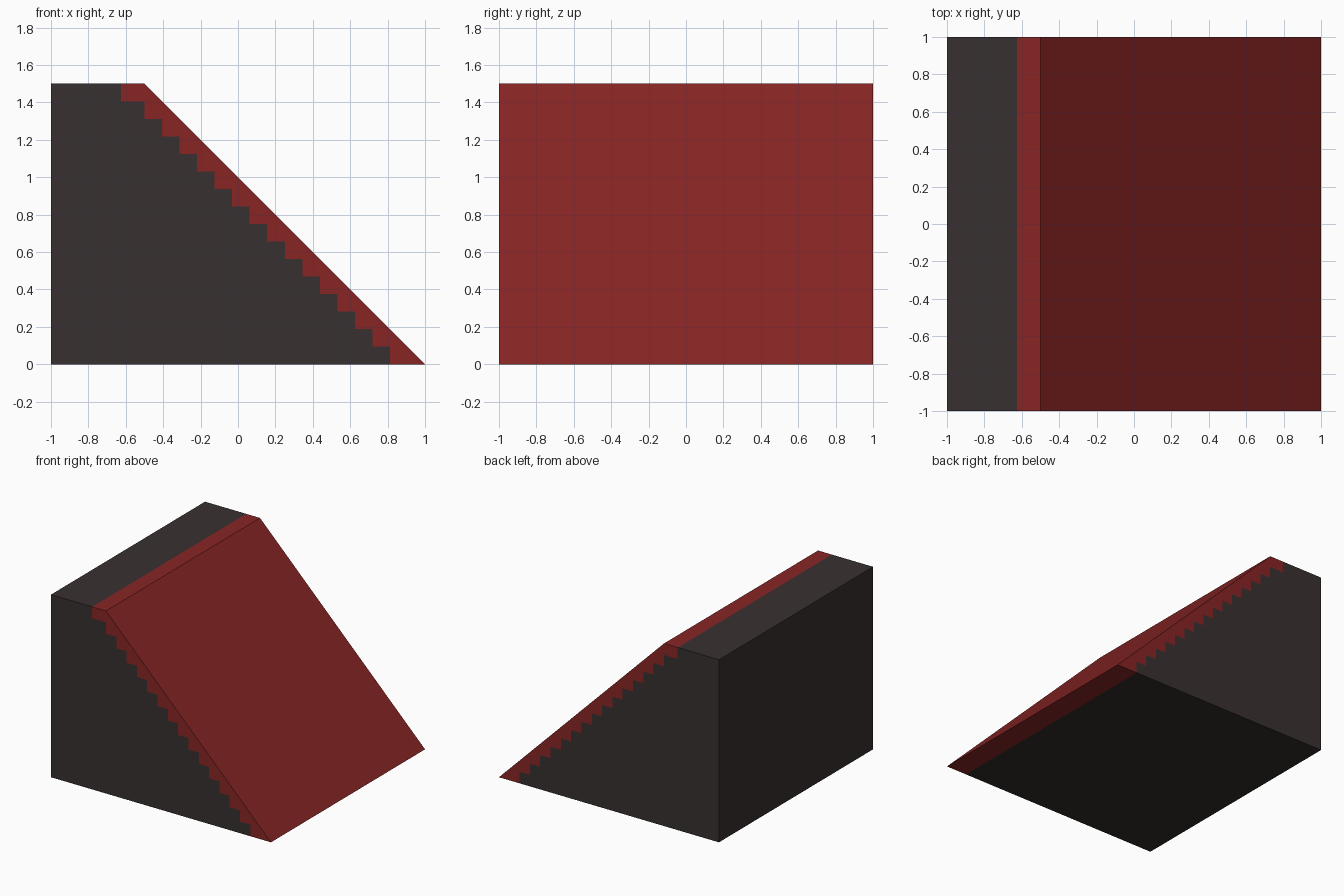
import bpy, bmesh

if "Cube" in bpy.data.objects:
    bpy.data.objects.remove(bpy.data.objects["Cube"])

ROWS = 16
STEP = 1.5 / ROWS


def material(name, rgb):
    # sRGB 0-255 to linear
    lin = [((c / 255 + 0.055) / 1.055) ** 2.4 for c in rgb]
    m = bpy.data.materials.new(name)
    m.diffuse_color = (*lin, 1)
    m.use_nodes = True
    m.node_tree.nodes["Principled BSDF"].inputs["Base Color"].default_value = m.diffuse_color
    return m


def step_x(row):
    """Where the dark body ends and the red slope layer begins in a row."""
    return -0.625 if row == ROWS - 1 else 0.8125 - row * STEP


def row_of(face):
    return min(ROWS - 1, int(face.calc_center_median().z / STEP))


bm = bmesh.new()

# Wedge block: side profile extruded through the depth
profile = [(-1, 0), (1, 0), (-0.5, 1.5), (-1, 1.5)]
base = bm.faces.new([bm.verts.new((x, -1, z)) for x, z in profile])
ext = bmesh.ops.extrude_face_region(bm, geom=[base])["geom"]
bmesh.ops.translate(bm, vec=(0, 2, 0),
                    verts=[v for v in ext if isinstance(v, bmesh.types.BMVert)])
bmesh.ops.recalc_face_normals(bm, faces=bm.faces)

# Cut into rows, then cut every row at its stair step
for k in range(1, ROWS):
    bmesh.ops.bisect_plane(bm, geom=bm.verts[:] + bm.edges[:] + bm.faces[:],
                           plane_co=(0, 0, k * STEP), plane_no=(0, 0, 1))
for k in range(ROWS):
    faces = [f for f in bm.faces if row_of(f) == k]
    edges = list({e for f in faces for e in f.edges})
    verts = list({v for f in faces for v in f.verts})
    bmesh.ops.bisect_plane(bm, geom=verts + edges + faces,
                           plane_co=(step_x(k), 0, 0), plane_no=(1, 0, 0))

# Colour: red beyond the step, dark body, charcoal underside
bm.normal_update()
for f in bm.faces:
    if f.calc_center_median().x > step_x(row_of(f)):
        f.material_index = 1
    elif f.normal.z < -0.5:
        f.material_index = 2
    else:
        f.material_index = 0

# Merge flat neighbours of the same colour
bmesh.ops.dissolve_limit(bm, angle_limit=0.01, verts=bm.verts[:],
                         edges=bm.edges[:], delimit={'MATERIAL'})

mesh = bpy.data.meshes.new("wedge_block")
bm.to_mesh(mesh)
bm.free()
for m in (material("dark brown", (57, 48, 48)),
          material("dark red", (137, 37, 37)),
          material("charcoal", (48, 46, 42))):
    mesh.materials.append(m)
bpy.context.collection.objects.link(bpy.data.objects.new("wedge_block", mesh))
